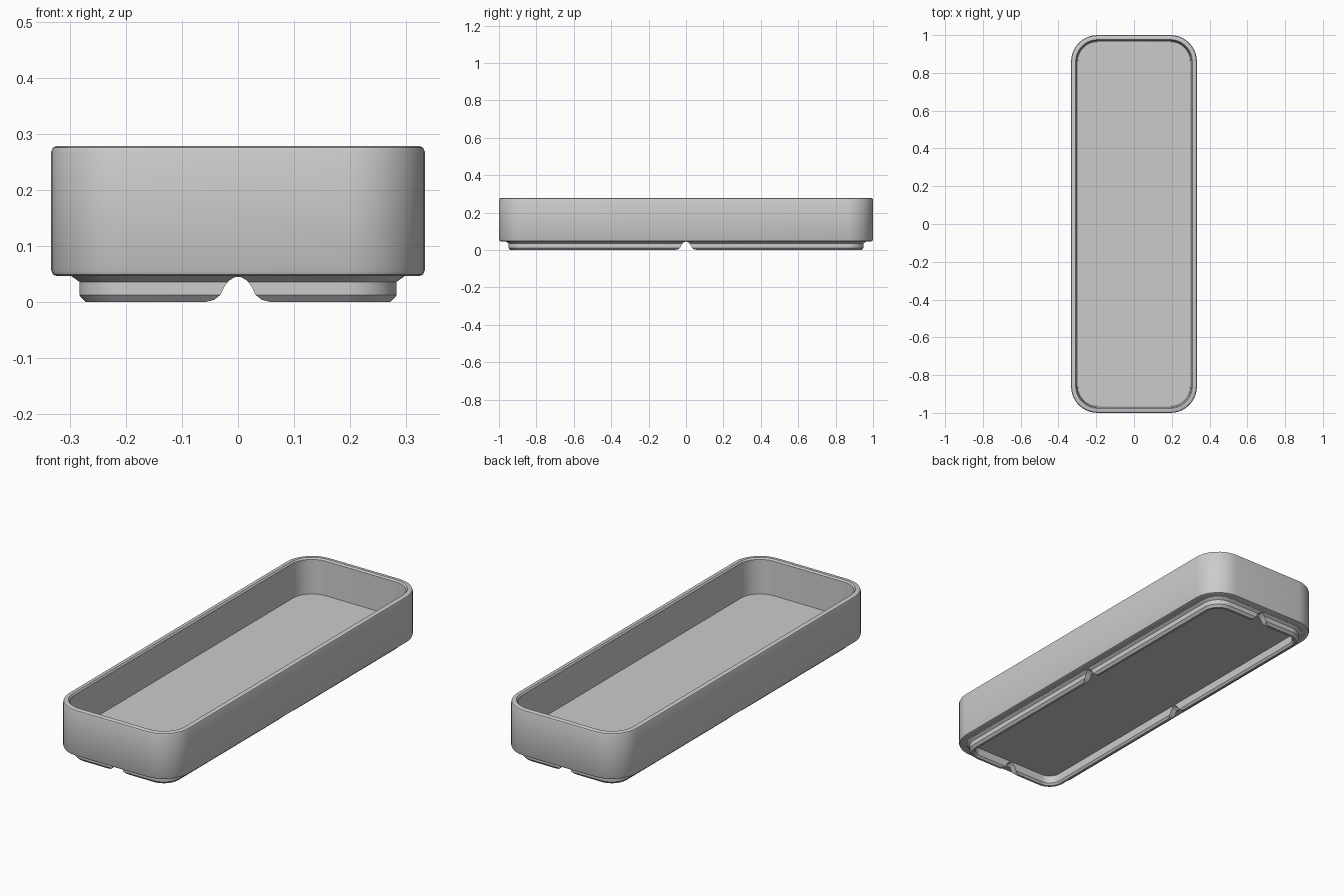
import bpy, bmesh, math

if "Cube" in bpy.data.objects:
    bpy.data.objects.remove(bpy.data.objects["Cube"])

HALF_X, HALF_Y, RADIUS, SEGS = 0.333, 1.0, 0.14, 10


def rounded_loop(bm, inset, z):
    """Ring of vertices around a rounded rectangle inset from the outer wall."""
    r = RADIUS - inset
    cx, cy = HALF_X - RADIUS, HALF_Y - RADIUS
    verts = []
    for k, (sx, sy) in enumerate([(1, 1), (-1, 1), (-1, -1), (1, -1)]):
        for i in range(SEGS + 1):
            a = math.pi / 2 * (k + i / SEGS)
            verts.append(bm.verts.new((sx * cx + r * math.cos(a),
                                       sy * cy + r * math.sin(a), z)))
    return verts


def finish(name, bm):
    bmesh.ops.recalc_face_normals(bm, faces=bm.faces[:])
    me = bpy.data.meshes.new(name)
    bm.to_mesh(me)
    bm.free()
    ob = bpy.data.objects.new(name, me)
    bpy.context.collection.objects.link(ob)
    return ob


# Tray: section from underside recess, round the foot rim, wall and lip, to the floor
section = [(0.082, 0.048), (0.080, 0.010), (0.072, 0.0), (0.061, 0.0),
           (0.050, 0.012), (0.050, 0.036), (0.036, 0.046), (0.010, 0.046),
           (0.003, 0.049), (0.0, 0.056), (0.0, 0.268), (0.003, 0.275),
           (0.010, 0.278), (0.024, 0.278), (0.030, 0.270), (0.035, 0.100)]
bm = bmesh.new()
loops = [rounded_loop(bm, i, z) for i, z in section]
n = len(loops[0])
for a, b in zip(loops, loops[1:]):
    for i in range(n):
        j = (i + 1) % n
        bm.faces.new((a[i], a[j], b[j], b[i]))
bm.faces.new(loops[0])
bm.faces.new(loops[-1])
tray = finish("tray", bm)

# Flared notches through the middle of each foot rim side
half_notch = [(0.062, -0.01), (0.058, 0.0), (0.042, 0.004), (0.031, 0.013),
              (0.024, 0.028), (0.016, 0.038), (0.005, 0.0445)]
outline = half_notch + [(-x, z) for x, z in reversed(half_notch)]


def notch_cutter(name, angle):
    bm = bmesh.new()
    ends = [[bm.verts.new((x, y, z)) for x, z in outline] for y in (-1.1, 1.1)]
    m = len(outline)
    for i in range(m):
        j = (i + 1) % m
        bm.faces.new((ends[0][i], ends[0][j], ends[1][j], ends[1][i]))
    for e in ends:
        bm.faces.new(e)
    ob = finish(name, bm)
    ob.rotation_euler.z = angle
    ob.hide_render = True
    return ob


bpy.context.view_layer.objects.active = tray
for name, angle in (("end_notch", 0), ("side_notch", math.pi / 2)):
    cutter = notch_cutter(name, angle)
    mod = tray.modifiers.new(name, 'BOOLEAN')
    mod.operation, mod.solver, mod.object = 'DIFFERENCE', 'EXACT', cutter
    bpy.context.view_layer.update()
    bpy.ops.object.modifier_apply(modifier=mod.name)
    bpy.data.objects.remove(cutter)

# Smooth corners, crisp lip and foot edges
bpy.ops.object.select_all(action='DESELECT')
tray.select_set(True)
bpy.ops.object.shade_smooth_by_angle(angle=math.radians(30))
